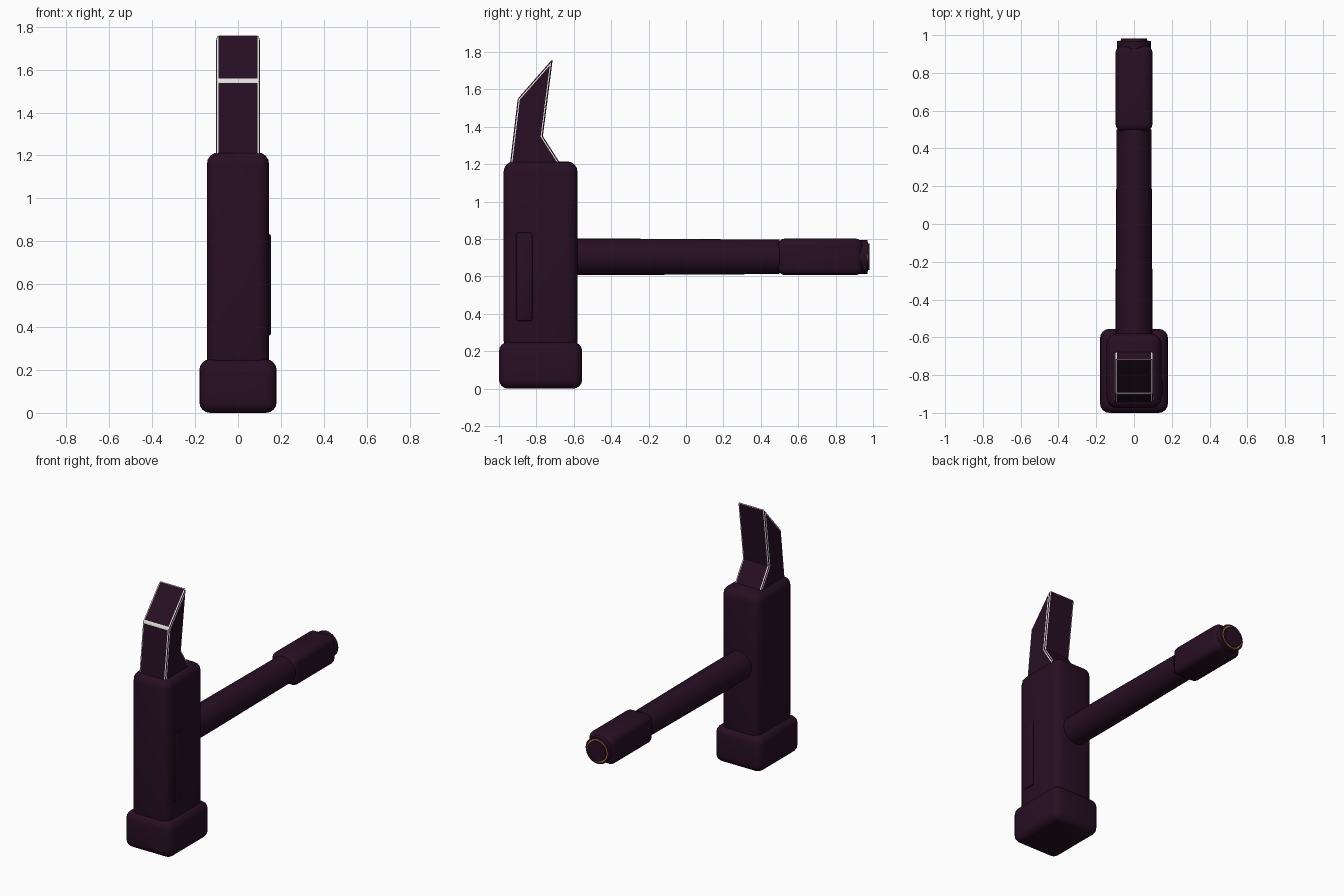
import bpy, bmesh, math
from mathutils import Vector

cube = bpy.data.objects.get("Cube")
if cube:
    bpy.data.objects.remove(cube, do_unlink=True)


def material(name, rgb):
    m = bpy.data.materials.new(name)
    m.use_nodes = True
    m.diffuse_color = (*rgb, 1)
    m.node_tree.nodes["Principled BSDF"].inputs["Base Color"].default_value = (*rgb, 1)
    return m


PLUM = material("dark plum", (0.02, 0.0045, 0.0165))
WHITE = material("edge white", (0.75, 0.75, 0.72))
ORANGE = material("orange", (0.6, 0.25, 0.04))


def finish(bm, name, *mats, smooth=True):
    bmesh.ops.recalc_face_normals(bm, faces=bm.faces)
    mesh = bpy.data.meshes.new(name)
    bm.to_mesh(mesh)
    bm.free()
    ob = bpy.data.objects.new(name, mesh)
    bpy.context.collection.objects.link(ob)
    for m in mats:
        mesh.materials.append(m)
    if smooth:
        bpy.ops.object.select_all(action='DESELECT')
        ob.select_set(True)
        bpy.context.view_layer.objects.active = ob
        bpy.ops.object.shade_smooth_by_angle(angle=math.radians(35))
    return ob


def rounded_box(name, lo, hi, radius, segments=4):
    bm = bmesh.new()
    bmesh.ops.create_cube(bm, size=1)
    lo, hi = Vector(lo), Vector(hi)
    for v in bm.verts:
        v.co = (lo + hi) / 2 + v.co * (hi - lo)
    bmesh.ops.bevel(bm, geom=bm.edges[:], offset=radius, segments=segments,
                    profile=0.5, affect='EDGES')
    return finish(bm, name, PLUM)


def lathe_y(name, profile, mat, z=0.705, sides=32):
    """Turn (radius, y) points around the handle axis."""
    bm = bmesh.new()
    rings = []
    for r, y in profile:
        angles = [2 * math.pi * i / sides for i in range(sides)]
        rings.append([bm.verts.new((r * math.cos(a), y, z + r * math.sin(a))) for a in angles])
    for a, b in zip(rings, rings[1:]):
        for i in range(sides):
            j = (i + 1) % sides
            bm.faces.new((a[i], a[j], b[j], b[i]))
    bm.faces.new(rings[0])
    bm.faces.new(rings[-1])
    return finish(bm, name, mat)


# Head: striking block, body and side plate
rounded_box("striking_block", (-0.18, -1.0, 0), (0.18, -0.555, 0.25), 0.05)
rounded_box("head_body", (-0.145, -0.975, 0.2), (0.145, -0.58, 1.215), 0.055)
rounded_box("side_plate", (0.12, -0.91, 0.36), (0.154, -0.82, 0.835), 0.012, 2)

# Handle: round shaft, squared grip, end cap with ring and button
lathe_y("handle_shaft", [(0.097, -0.62), (0.097, -0.3), (0.092, 0.5)], PLUM)
rounded_box("grip", (-0.098, 0.49, 0.607), (0.098, 0.945, 0.803), 0.04)
lathe_y("end_cap", [(0.091, 0.9), (0.091, 0.97)], PLUM)
lathe_y("end_ring", [(0.078, 0.965), (0.078, 0.972)], ORANGE)
lathe_y("end_button", [(0.07, 0.96), (0.07, 0.982)], PLUM)

# Claw: bent profile with worn white edges
outline = [(-0.945, 1.17), (-0.9, 1.55), (-0.712, 1.765), (-0.765, 1.35), (-0.65, 1.17)]
bm = bmesh.new()
left, right = [[bm.verts.new((x, y, z)) for y, z in outline] for x in (-0.103, 0.103)]
bm.faces.new(left)
bm.faces.new(right[::-1])
n = len(outline)
for i in range(n):
    j = (i + 1) % n
    bm.faces.new((left[i], left[j], right[j], right[i]))
bmesh.ops.recalc_face_normals(bm, faces=bm.faces)
worn = [e for e in bm.edges
        if min(v.co.z for v in e.verts) > 1.4
        or abs(e.verts[0].co.z - e.verts[1].co.z) > 0.1]
old_area = 0.004
bmesh.ops.bevel(bm, geom=worn, offset=0.012, segments=3, profile=0.5, affect='EDGES')
bm.normal_update()
for f in bm.faces:
    middle = 0.6 < abs(f.normal.x) < 0.8
    f.material_index = 1 if f.calc_area() < old_area and not middle else 0
finish(bm, "claw", PLUM, WHITE, smooth=False)
